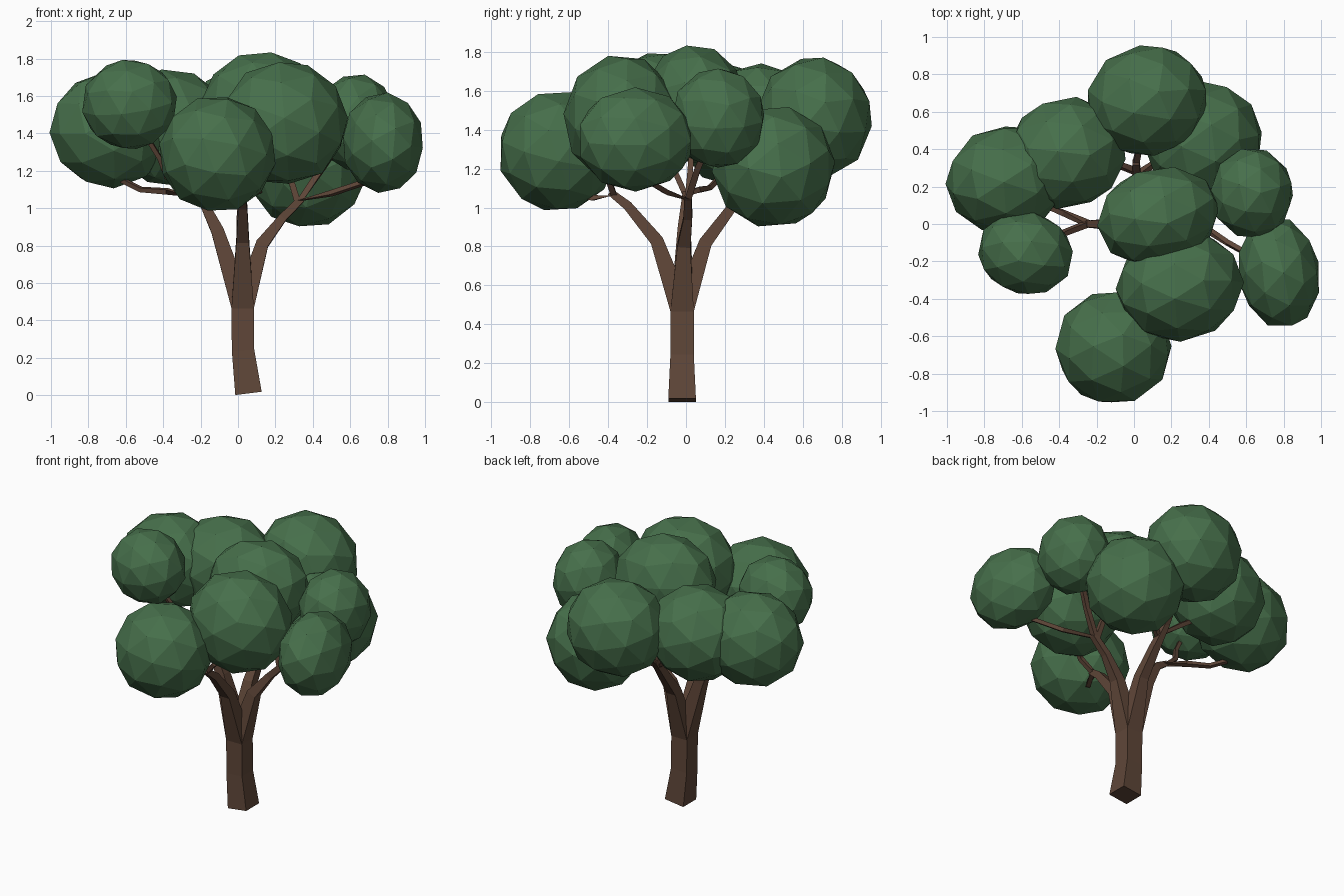
import bpy, bmesh, random
from mathutils import Vector, Matrix, Euler

random.seed(4)

def material(name, col):
    m = bpy.data.materials.new(name)
    m.diffuse_color = (*col, 1)
    return m

BARK = material("bark", (0.115, 0.062, 0.04))
LEAF = material("leaves", (0.062, 0.16, 0.07))

def finish(bm, name, mat):
    me = bpy.data.meshes.new(name)
    bmesh.ops.recalc_face_normals(bm, faces=bm.faces)
    bm.to_mesh(me)
    bm.free()
    me.materials.append(mat)
    ob = bpy.data.objects.new(name, me)
    bpy.context.collection.objects.link(ob)

def limb(name, pts):
    """Square-section tapering tube; pts are (x, y, z, half width)."""
    bm = bmesh.new()
    P = [Vector(p[:3]) for p in pts]
    u, rings = Vector((1, 0, 0)), []
    for i, p in enumerate(P):
        a = (P[i] - P[i - 1]).normalized() if i else Vector()
        b = (P[i + 1] - P[i]).normalized() if i < len(P) - 1 else Vector()
        d = (a + b).normalized()
        if i == 0 and name != "trunk":
            d = Vector((0, 0, 1))
        u = (u - d * u.dot(d)).normalized()
        v = d.cross(u)
        r = pts[i][3]
        rings.append([bm.verts.new(p + (u * s + v * t) * r)
                      for s, t in ((-1, -1), (1, -1), (1, 1), (-1, 1))])
    for A, B in zip(rings, rings[1:]):
        for k in range(4):
            bm.faces.new((A[k], A[k - 1], B[k - 1], B[k]))
    bm.faces.new(rings[0])
    bm.faces.new(rings[-1])
    finish(bm, name, BARK)

# Trunk
limb("trunk", [(.056, -.02, .01, .071), (.027, -.02, .24, .06), (.025, -.02, .47, .06)])

# Four main boughs leaving the trunk top
F = (.025, -.02, .465, .06)
limb("bough_left", [F, (-.11, -.01, .88, .034), (-.18, 0, 1.02, .024), (-.26, 0, 1.07, .017)])
limb("bough_right", [F, (.13, -.01, .81, .034), (.24, .01, .95, .022), (.34, .01, 1.05, .019)])
limb("bough_front", [F, (.025, -.15, .83, .034), (.025, -.3, 1.01, .024), (.02, -.39, 1.08, .018)])
limb("bough_back", [F, (.025, .1, .82, .034), (.02, .22, .98, .026), (.01, .33, 1.12, .018)])

# Twigs reaching into the foliage
twigs = [
    [(-.24, 0, 1.06, .016), (-.38, .06, 1.09, .014), (-.52, .12, 1.10, .012), (-.62, .17, 1.15, .012)],
    [(-.25, 0, 1.06, .016), (-.38, -.05, 1.17, .014), (-.42, -.09, 1.27, .012), (-.5, -.13, 1.40, .012)],
    [(.33, .01, 1.04, .018), (.44, .06, 1.2, .016), (.54, .12, 1.34, .013)],
    [(.33, .01, 1.04, .016), (.5, -.1, 1.08, .013), (.68, -.2, 1.14, .012)],
    [(.32, .01, 1.03, .018), (.28, .02, 1.16, .015), (.2, .03, 1.32, .012)],
    [(.02, -.37, 1.06, .017), (-.03, -.48, 1.05, .014), (-.09, -.6, 1.08, .012)],
    [(.02, -.37, 1.06, .017), (.1, -.4, 1.15, .014), (.2, -.36, 1.25, .012)],
    [(.01, .32, 1.1, .017), (.03, .42, 1.2, .015), (.06, .55, 1.3, .012)],
    [(.015, .26, 1.04, .017), (.12, .33, 1.1, .014), (.24, .4, 1.14, .012)],
    [(.015, .28, 1.06, .017), (-.12, .33, 1.16, .014), (-.26, .37, 1.25, .012)],
]
for i, t in enumerate(twigs):
    limb(f"twig_{i + 1}", t)

# Faceted foliage clumps: centre, half sizes, tilt about z
clumps = [
    ((-.68, .24, 1.42), (.33, .29, .315), .2),
    ((-.36, .38, 1.43), (.325, .30, .315), .3),
    ((.07, .66, 1.46), (.33, .30, .32), .2),
    ((.37, .45, 1.21), (.32, .32, .32), 0),
    ((.13, .04, 1.53), (.335, .265, .31), .25),
    ((.63, .165, 1.46), (.225, .245, .26), 0),
    ((.775, -.26, 1.35), (.22, .305, .27), .15),
    ((.245, -.33, 1.455), (.345, .30, .335), .15),
    ((-.11, -.66, 1.29), (.315, .31, .315), 0),
    ((-.58, -.155, 1.555), (.26, .225, .245), -.25),
]
for i, (c, s, a) in enumerate(clumps):
    bm = bmesh.new()
    spin = Euler([random.uniform(0, 6.28) for _ in range(3)]).to_matrix().to_4x4()
    M = Matrix.Translation(c) @ Matrix.Rotation(a, 4, 'Z') @ Matrix.Diagonal((*s, 1)) @ spin
    bmesh.ops.create_icosphere(bm, subdivisions=2, radius=1, matrix=M)
    finish(bm, f"foliage_{i + 1}", LEAF)
